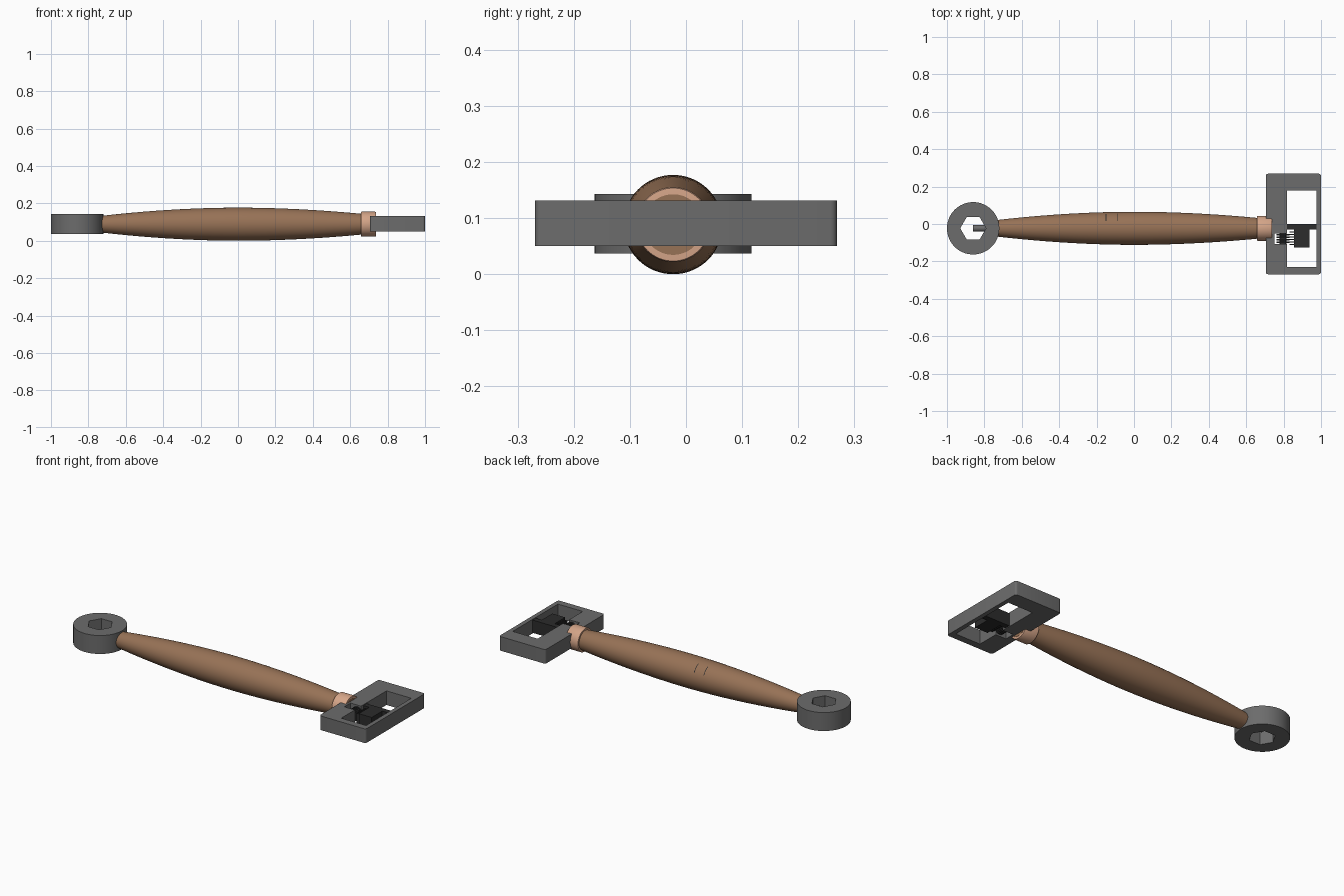
import bpy, bmesh, math
from mathutils import Matrix, Vector

if "Cube" in bpy.data.objects:
    bpy.data.objects.remove(bpy.data.objects["Cube"])

CY, CZ = -0.023, 0.0885   # handle axis position


def material(name, rgb):
    m = bpy.data.materials.new(name)
    m.diffuse_color = (*rgb, 1)
    m.use_nodes = True
    m.node_tree.nodes["Principled BSDF"].inputs["Base Color"].default_value = m.diffuse_color
    return m


STEEL = material("grey steel", (0.15, 0.15, 0.15))
DARK = material("dark steel", (0.025, 0.025, 0.025))
WOOD = material("brown wood", (0.31, 0.168, 0.093))
COLLAR = material("pale copper", (0.67, 0.38, 0.25))


def finish(name, bm, mat, smooth=False):
    bmesh.ops.recalc_face_normals(bm, faces=bm.faces[:])
    me = bpy.data.meshes.new(name)
    bm.to_mesh(me)
    bm.free()
    ob = bpy.data.objects.new(name, me)
    bpy.context.collection.objects.link(ob)
    me.materials.append(mat)
    if smooth:
        shade(ob)
    return ob


def shade(ob):
    bpy.ops.object.select_all(action='DESELECT')
    ob.select_set(True)
    bpy.context.view_layer.objects.active = ob
    bpy.ops.object.shade_smooth_by_angle(angle=math.radians(30))


def box(name, lo, hi, mat, bevel=0):
    bm = bmesh.new()
    lo, hi = Vector(lo), Vector(hi)
    bmesh.ops.create_cube(bm, size=1, matrix=Matrix.Translation((lo + hi) / 2)
                          @ Matrix.Diagonal((*(hi - lo), 1)))
    if bevel:   # round the upright corners only
        edges = [e for e in bm.edges
                 if abs(e.verts[0].co.z - e.verts[1].co.z) > 1e-4]
        bmesh.ops.bevel(bm, geom=edges, offset=bevel, segments=4,
                        profile=0.5, affect='EDGES')
    return finish(name, bm, mat)


def cylinder(name, centre, r, length, axis, mat, sides=48, spin=0):
    bm = bmesh.new()
    turn = {'X': Matrix.Rotation(math.pi / 2, 4, 'Y'),
            'Y': Matrix.Rotation(math.pi / 2, 4, 'X'),
            'Z': Matrix.Identity(4)}[axis]
    bmesh.ops.create_cone(bm, cap_ends=True, segments=sides, radius1=r,
                          radius2=r, depth=length,
                          matrix=Matrix.Translation(centre) @ turn
                          @ Matrix.Rotation(spin, 4, 'Z'))
    return finish(name, bm, mat, sides > 8)


def lathe(name, profile, mat, sides=64):
    """Spin (x, radius) points about the handle axis and cap both ends."""
    bm = bmesh.new()
    rings = [[bm.verts.new((x, CY + r * math.cos(2 * math.pi * i / sides),
                            CZ + r * math.sin(2 * math.pi * i / sides)))
              for i in range(sides)] for x, r in profile]
    for a, b in zip(rings, rings[1:]):
        for i in range(sides):
            j = (i + 1) % sides
            bm.faces.new((a[i], a[j], b[j], b[i]))
    bm.faces.new(rings[0])
    bm.faces.new(rings[-1])
    return finish(name, bm, mat, True)


def cut(ob, cutter):
    mod = ob.modifiers.new("cut", 'BOOLEAN')
    mod.operation, mod.solver, mod.object = 'DIFFERENCE', 'EXACT', cutter
    bpy.ops.object.select_all(action='DESELECT')
    ob.select_set(True)
    bpy.context.view_layer.objects.active = ob
    bpy.ops.object.modifier_apply(modifier=mod.name)
    bpy.data.objects.remove(cutter)


# swelling wooden handle
def handle_radius(x):
    t = x / 0.735
    end = 0.044 if x < 0 else 0.048
    return end + (0.0885 - end) * (1 - abs(t) ** 1.9)


xs = [-0.73 + 1.40 * i / 32 for i in range(33)]
lathe("handle", [(x, handle_radius(x)) for x in xs], WOOD)
lathe("handle_tip", [(0.66, 0.054), (0.739, 0.054)], WOOD)

# collar between handle and square head
lathe("collar", [(0.656, 0.05), (0.657, 0.065), (0.66, 0.067), (0.732, 0.067),
                 (0.737, 0.065), (0.738, 0.05)], COLLAR)

# two short cracks on the back of the handle
for x in (-0.15, -0.09):
    bm = bmesh.new()
    r = handle_radius(x) + 0.0006
    rows = []
    for k in range(7):
        a = math.radians(28 + 6 * k)
        p = (CY + r * math.cos(a), CZ + r * math.sin(a))
        rows.append([bm.verts.new((x + s, *p)) for s in (-0.002, 0.002)])
    for a, b in zip(rows, rows[1:]):
        bm.faces.new((a[0], a[1], b[1], b[0]))
    finish("handle_crack", bm, DARK)

# ring head with a hexagonal socket and the tang showing inside it
ring = cylinder("ring_head", (-0.86, CY, 0.09), 0.14, 0.106, 'Z', STEEL, 64)
cut(ring, cylinder("socket_cutter", (-0.86, CY, 0.09), 0.069, 0.3, 'Z',
                   STEEL, 6, math.pi / 2))
shade(ring)
cylinder("tang", (-0.82, CY, CZ), 0.018, 0.08, 'X', STEEL, 24)

# rectangular head with a jaw window and a worm slot
frame = box("square_head", (0.705, -0.269, 0.05), (1.0, 0.269, 0.131), STEEL, 0.012)
cut(frame, box("window_cutter", (0.817, -0.23, -0.1), (0.975, 0.18, 0.3), STEEL))
cut(frame, box("slot_cutter", (0.75, -0.106, -0.1), (0.83, -0.05, 0.3), STEEL))
shade(frame)

# sliding jaw: plate, block and toothed rack
box("jaw_plate", (0.817, -0.03, 0.054), (0.975, 0.0, 0.127), DARK)
box("jaw_block", (0.855, -0.125, 0.054), (0.937, -0.03, 0.127), DARK)
for i in range(6):
    y = -0.113 + 0.0135 * i
    box("rack_tooth", (0.832, y, 0.062), (0.856, y + 0.006, 0.119), DARK)

# worm screw that drives the jaw
cylinder("worm_core", (0.797, -0.078, 0.0905), 0.018, 0.06, 'Y', DARK, 24)
for i in range(4):
    cylinder("worm_thread", (0.797, -0.098 + 0.0135 * i, 0.0905), 0.034, 0.007,
             'Y', DARK, 32)
